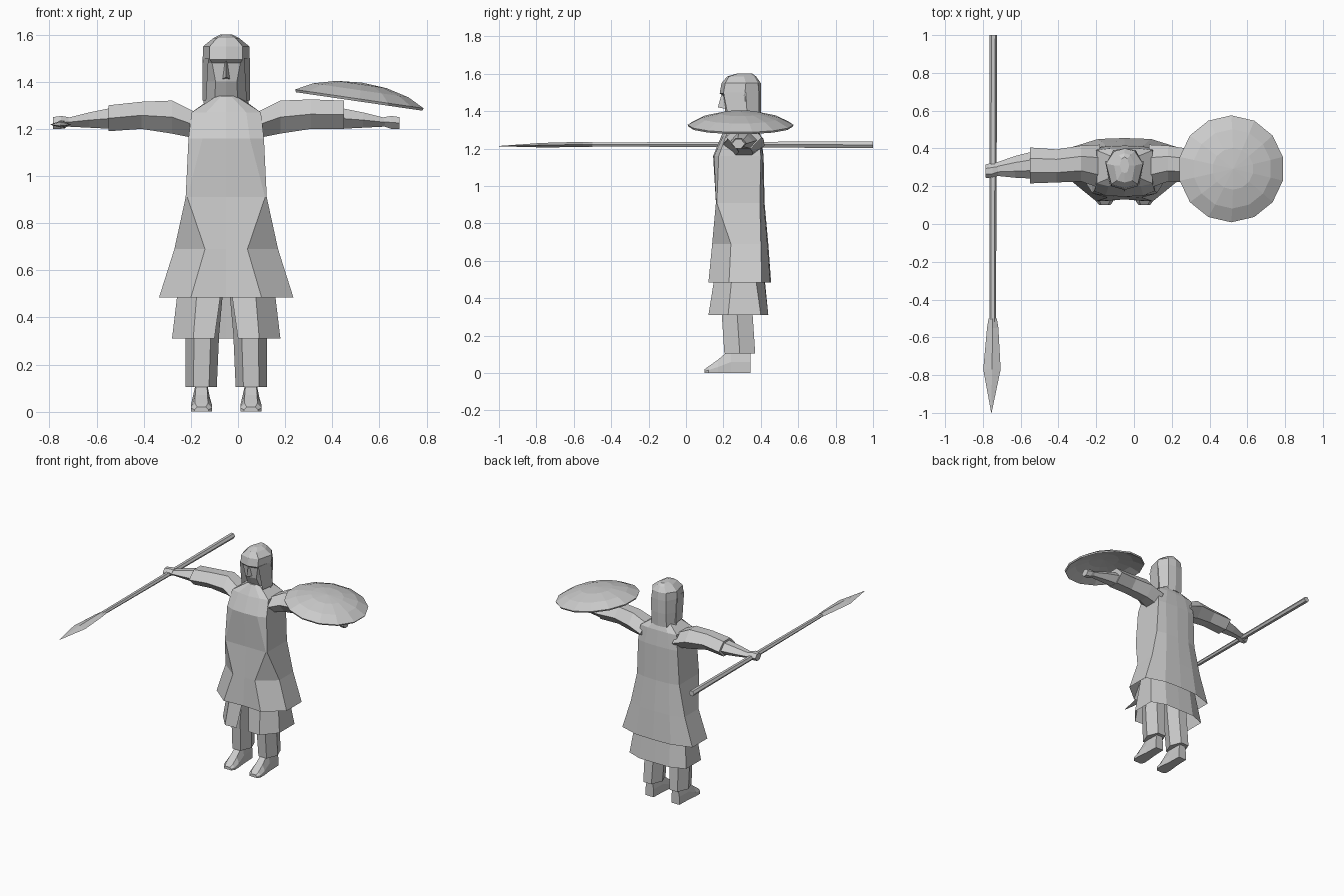
import bpy, bmesh, math
from mathutils import Matrix, Vector

if "Cube" in bpy.data.objects:
    bpy.data.objects.remove(bpy.data.objects["Cube"])

CX = -0.05  # body centre line
cloth = bpy.data.materials.new("plain grey")
cloth.diffuse_color = (0.6, 0.6, 0.6, 1)
cloth.use_nodes = True
cloth.node_tree.nodes["Principled BSDF"].inputs["Base Color"].default_value = cloth.diffuse_color


def finish(name, bm):
    bmesh.ops.remove_doubles(bm, verts=bm.verts, dist=0.0005)
    bmesh.ops.recalc_face_normals(bm, faces=bm.faces)
    me = bpy.data.meshes.new(name)
    bm.to_mesh(me)
    bm.free()
    me.materials.append(cloth)
    ob = bpy.data.objects.new(name, me)
    bpy.context.collection.objects.link(ob)
    return ob


def loft(name, rings, cap_a=True, cap_b=True, closed=True):
    """Skin a list of equal-length point rings."""
    bm = bmesh.new()
    vs = [[bm.verts.new(p) for p in r] for r in rings]
    n = len(rings[0])
    for a, b in zip(vs, vs[1:]):
        for i in range(n if closed else n - 1):
            j = (i + 1) % n
            bm.faces.new((a[i], a[j], b[j], b[i]))
    if cap_a:
        bm.faces.new(vs[0])
    if cap_b:
        bm.faces.new(vs[-1])
    return finish(name, bm)


def sym(half, z):
    """Half outline from front centre to back centre, mirrored to a full ring."""
    pts = half + [(-x, y) for x, y in reversed(half[1:-1])]
    return [(CX + x, y, z) for x, y in pts]


# Robe: front centre, front corner, side front, side back, back corner, back centre
robe = [
    (0.485, [(0, .13), (.15, .12), (.285, .23), (.285, .405), (.14, .45), (0, .455)]),
    (0.69, [(0, .145), (.09, .14), (.22, .24), (.22, .40), (.12, .435), (0, .44)]),
    (0.91, [(0, .16), (.165, .16), (.172, .165), (.172, .395), (.10, .415), (0, .42)]),
    (1.16, [(0, .145), (.10, .15), (.16, .175), (.16, .40), (.10, .41), (0, .415)]),
    (1.27, [(0, .19), (.085, .20), (.147, .215), (.147, .39), (.08, .40), (0, .40)]),
    (1.34, [(0, .23), (.02, .235), (.04, .26), (.05, .35), (.03, .37), (0, .375)]),
]
loft("robe", [sym(h, z) for z, h in robe], cap_a=False)

# Underskirt, split at the front
skirt = [
    (0.31, [(.05, .125), (.14, .12), (.23, .225), (.23, .40), (.12, .44), (0, .44)]),
    (0.56, [(.015, .17), (.12, .16), (.20, .25), (.20, .365), (.11, .41), (0, .415)]),
]
rows = []
for z, h in skirt:
    full = h + [(-x, y) for x, y in reversed(h[:-1])]
    rows.append([(CX + x, y, z) for x, y in full])
loft("underskirt", rows, False, False, closed=False)

# Head: hood outline with recessed lower face
head = [
    (1.30, [(0, .26), (.05, .27), (.095, .32), (.06, .385), (0, .395)]),
    (1.40, [(0, .21), (.045, .22), (.098, .32), (.06, .39), (0, .40)]),
    (1.48, [(0, .20), (.06, .215), (.10, .315), (.06, .39), (0, .40)]),
    (1.495, [(0, .18), (.07, .20), (.10, .315), (.06, .39), (0, .40)]),
    (1.55, [(0, .19), (.07, .21), (.098, .32), (.055, .385), (0, .40)]),
    (1.585, [(0, .22), (.04, .23), (.055, .31), (.03, .365), (0, .375)]),
    (1.60, [(0, .27), (.015, .275), (.025, .31), (.015, .345), (0, .355)]),
]
loft("hooded_head", [sym(h, z) for z, h in head])

# Nose wedge and cheek flaps
loft("nose", [
    [(CX - .02, .225, 1.41), (CX + .02, .225, 1.41), (CX, .17, 1.42)],
    [(CX - .008, .21, 1.49), (CX + .008, .21, 1.49), (CX, .19, 1.49)]])
for s, side in ((-1, "right"), (1, "left")):
    loft(side + "_cheek_flap", [
        [(CX + s * .075, .20, 1.50), (CX + s * .10, .32, 1.50), (CX + s * .085, .32, 1.50)],
        [(CX + s * .085, .235, 1.32), (CX + s * .10, .33, 1.32), (CX + s * .085, .33, 1.32)]])


def limb_ring(s, x, y0, y1, z0, z1):
    """Six-sided arm section in the yz plane."""
    ym, zm = y1 - y0, (z0 + z1) / 2
    return [(CX + s * x, y, z) for y, z in (
        (y0, zm), (y0 + .3 * ym, z1), (y0 + .7 * ym, z1),
        (y1, zm), (y0 + .7 * ym, z0), (y0 + .3 * ym, z0))]


for s, side in ((-1, "right"), (1, "left")):
    up = 0.02 if s > 0 else 0
    # Wide sleeve
    loft(side + "_sleeve", [
        limb_ring(s, .13, .19, .42, 1.16, 1.27),
        limb_ring(s, .23, .225, .415, 1.18, 1.32),
        limb_ring(s, .36, .22, .395, 1.20, 1.315 + up / 2),
        limb_ring(s, .50, .215, .405, 1.19 + up / 2, 1.30 + up)])
    # Forearm and fist
    loft(side + "_forearm", [
        limb_ring(s, .48, .24, .385, 1.20, 1.29),
        limb_ring(s, .58, .245, .36, 1.205, 1.27),
        limb_ring(s, .68, .255, .325, 1.21, 1.245)])
    loft(side + "_hand", [
        limb_ring(s, .67, .255, .325, 1.21, 1.25),
        limb_ring(s, .70, .24, .325, 1.20, 1.255),
        limb_ring(s, .735, .245, .315, 1.20, 1.25)])

    # Trouser leg
    def leg_ring(z, x0, x1, y0, y1):
        w = x1 - x0
        return [(CX + s * x, y, z) for x, y in (
            (x0 + .25 * w, y0), (x0 + .75 * w, y0), (x1, (y0 + y1) / 2),
            (x0 + .75 * w, y1), (x0 + .25 * w, y1), (x0, (y0 + y1) / 2))]
    loft(side + "_trouser_leg", [
        leg_ring(.105, .04, .172, .205, .37),
        leg_ring(.33, .03, .172, .19, .355),
        leg_ring(.55, .01, .16, .19, .36)])

    # Shoe: sections from heel to toe as (y, half width, height)
    shoe = [(.345, .032, .13), (.24, .036, .13), (.17, .044, .07),
            (.12, .045, .035), (.10, .03, .02)]
    loft(side + "_shoe", [
        [(CX + s * .105 + d * w * k, y, z) for d, k, z in (
            (-1, 1, 0), (1, 1, 0), (1, 1, h * .45), (1, .6, h), (-1, .6, h), (-1, 1, h * .45))]
        for y, w, h in shoe])


# Spear lying along y
def rod_ring(x, y, z, rx, rz, n):
    return [(x + rx * math.cos(math.tau * i / n), y, z + rz * math.sin(math.tau * i / n))
            for i in range(n)]


loft("spear_shaft", [rod_ring(-.745, 1.0, 1.22, .021, .021, 6),
                     rod_ring(-.748, -.52, 1.222, .017, .012, 6)])
loft("spear_head", [rod_ring(-.748, -.50, 1.222, .022, .014, 4),
                    rod_ring(-.748, -.55, 1.222, .03, .014, 4),
                    rod_ring(-.752, -.77, 1.218, .046, .012, 4),
                    rod_ring(-.755, -1.0, 1.213, .001, .001, 4)])

# Tilted round shield
N = 14
bm = bmesh.new()
rings = []
for r, h in ((.283, 0), (.21, .037), (.11, .062)):
    rings.append([bm.verts.new((r * math.cos(math.tau * (i + .5) / N),
                                r * math.sin(math.tau * (i + .5) / N), h)) for i in range(N)])
tip = bm.verts.new((0, 0, .07))
for i in range(N):
    j = (i + 1) % N
    for a, b in zip(rings, rings[1:]):
        bm.faces.new((a[i], a[j], b[j], b[i]))
    bm.faces.new((rings[-1][i], rings[-1][j], tip))
bm.transform(Matrix.Translation(Vector((.515, .292, 1.327))) @ Matrix.Rotation(.145, 4, 'Y'))
shield = finish("shield", bm)
mod = shield.modifiers.new("thickness", 'SOLIDIFY')
mod.thickness = 0.012
